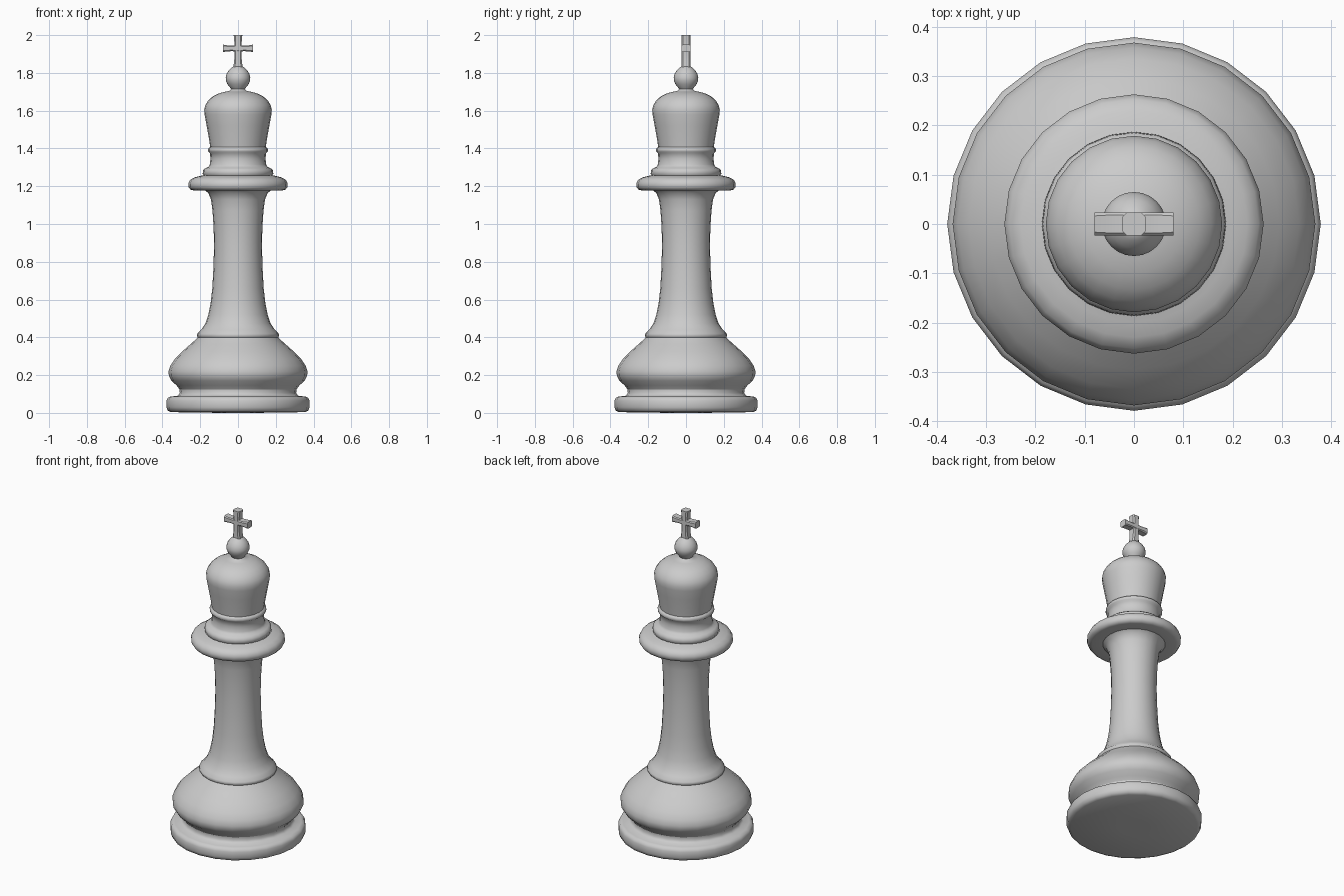
import bpy, bmesh
from math import sin, cos, pi, radians


def finish(name, bm, angle=50):
    bmesh.ops.recalc_face_normals(bm, faces=bm.faces)
    mesh = bpy.data.meshes.new(name)
    bm.to_mesh(mesh)
    bm.free()
    obj = bpy.data.objects.new(name, mesh)
    bpy.context.collection.objects.link(obj)
    bpy.ops.object.select_all(action='DESELECT')
    obj.select_set(True)
    bpy.context.view_layer.objects.active = obj
    bpy.ops.object.shade_smooth_by_angle(angle=radians(angle))
    return obj


def bridge(bm, rings):
    for a, b in zip(rings, rings[1:]):
        n = len(a)
        for i in range(n):
            bm.faces.new((a[i], a[(i + 1) % n], b[(i + 1) % n], b[i]))


def lathe(name, profile, cap_bottom=False, cap_top=False, sides=24):
    """Turn a (radius, height) profile about z."""
    bm = bmesh.new()
    rings = [[bm.verts.new((r * sin(2 * pi * i / sides), r * cos(2 * pi * i / sides), z))
              for i in range(sides)] for r, z in profile]
    bridge(bm, rings)
    if cap_bottom:
        bm.faces.new(rings[0])
    if cap_top:
        bm.faces.new(rings[-1])
    return finish(name, bm)


def flared_bar(name, stations, depth, axis):
    """Chamfered bar along x or z from (position, half width) stations."""
    bm = bmesh.new()
    rings = []
    for t, w in stations:
        c = 0.35 * w
        section = [(w, depth - c), (w - c, depth), (c - w, depth), (-w, depth - c),
                   (-w, c - depth), (c - w, -depth), (w - c, -depth), (w, c - depth)]
        rings.append([bm.verts.new((t, y, 1.93 + u) if axis == 'x' else (u, y, t))
                      for u, y in section])
    bridge(bm, rings)
    bm.faces.new(rings[0])
    bm.faces.new(rings[-1])
    return finish(name, bm, 35)


# Foot disc and the swelling base above it
lathe("foot", [(0.09, 0), (0.355, 0.004), (0.372, 0.012), (0.379, 0.03), (0.379, 0.065),
               (0.372, 0.08), (0.355, 0.087), (0.32, 0.09), (0.308, 0.105),
               (0.31, 0.125)], cap_bottom=True)
lathe("base_bulge", [(0.31, 0.125), (0.325, 0.145), (0.352, 0.17), (0.366, 0.195),
                     (0.368, 0.22), (0.358, 0.25), (0.335, 0.285), (0.295, 0.325),
                     (0.25, 0.365), (0.222, 0.39), (0.213, 0.40)])

# Column with its lower rim
lathe("column", [(0.213, 0.40), (0.218, 0.408), (0.215, 0.42), (0.195, 0.44),
                 (0.172, 0.475), (0.157, 0.52), (0.145, 0.58), (0.136, 0.66),
                 (0.130, 0.77), (0.127, 0.88), (0.129, 0.98), (0.135, 1.07),
                 (0.143, 1.13), (0.158, 1.165), (0.175, 1.178)])

# Wide collar and stepped neck
lathe("collar", [(0.175, 1.178), (0.235, 1.178), (0.252, 1.182), (0.262, 1.196),
                 (0.263, 1.215), (0.253, 1.234), (0.23, 1.247), (0.20, 1.254),
                 (0.185, 1.258)])
lathe("neck", [(0.18, 1.255), (0.187, 1.266), (0.185, 1.285), (0.172, 1.296),
               (0.157, 1.302), (0.149, 1.315), (0.146, 1.345), (0.148, 1.374),
               (0.157, 1.382), (0.159, 1.392), (0.156, 1.402), (0.147, 1.408)])

# Domed head
lathe("head", [(0.147, 1.408), (0.155, 1.46), (0.166, 1.52), (0.177, 1.58),
               (0.179, 1.605), (0.173, 1.63), (0.157, 1.655), (0.133, 1.676),
               (0.10, 1.692), (0.07, 1.70), (0.045, 1.705), (0.036, 1.714)])

# Ball finial
lathe("finial_ball", [(0.036, 1.714), (0.042, 1.722), (0.056, 1.74), (0.064, 1.76),
                      (0.065, 1.775), (0.06, 1.795), (0.049, 1.813), (0.034, 1.828),
                      (0.02, 1.837)], cap_top=True)

# Cross: upright and crossbar
flared_bar("cross_upright", [(1.82, 0.026), (1.85, 0.022), (1.88, 0.019), (1.91, 0.019),
                             (1.95, 0.019), (1.97, 0.02), (2.0, 0.023)], 0.023, 'z')
flared_bar("cross_bar", [(-0.08, 0.02), (-0.055, 0.016), (-0.03, 0.015), (0, 0.02),
                         (0.03, 0.015), (0.055, 0.016), (0.08, 0.02)], 0.0235, 'x')
